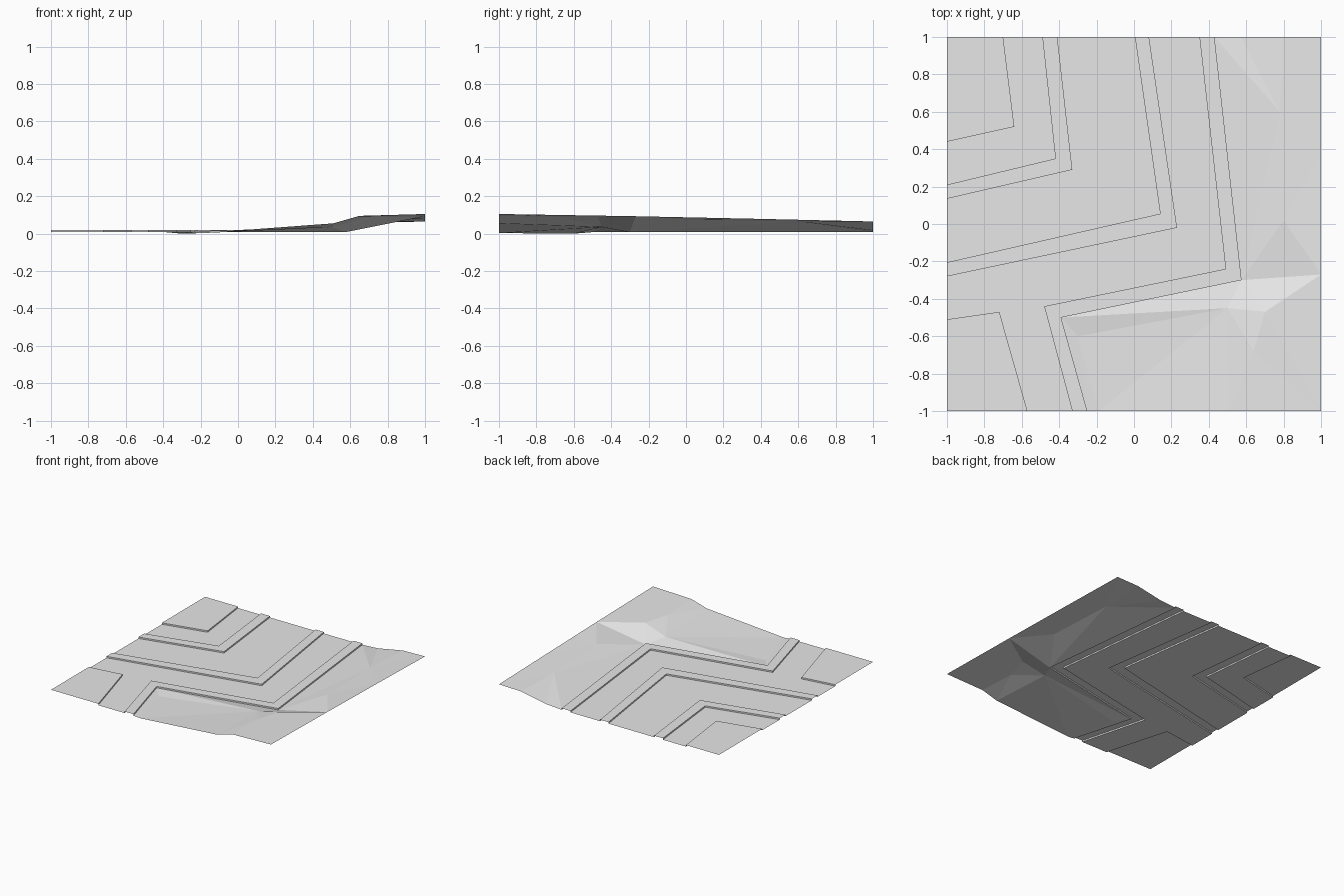
import bpy, bmesh
from mathutils import Vector
from mathutils.geometry import delaunay_2d_cdt

old = bpy.data.objects.get("Cube")
if old:
    bpy.data.objects.remove(old, do_unlink=True)

LOW, HIGH = 0.008, 0.02

grey = bpy.data.materials.new("light_grey")
grey.use_nodes = True
grey.diffuse_color = (0.8, 0.8, 0.8, 1)
grey.node_tree.nodes["Principled BSDF"].inputs["Base Color"].default_value = (0.8, 0.8, 0.8, 1)


def finish(name, bm):
    """Turn normals up and link the mesh as an object."""
    bm.faces.ensure_lookup_table()
    bmesh.ops.recalc_face_normals(bm, faces=bm.faces)
    bm.normal_update()
    if bm.faces[0].normal.z < 0:
        bmesh.ops.reverse_faces(bm, faces=bm.faces)
    mesh = bpy.data.meshes.new(name)
    bm.to_mesh(mesh)
    bm.free()
    mesh.materials.append(grey)
    bpy.context.collection.objects.link(bpy.data.objects.new(name, mesh))


def slab(name, kerbs, extra=(), z=HIGH):
    """Flat sheet bounded by kerb paths; raised sheets get a wall under each kerb."""
    bm = bmesh.new()
    rows = [[bm.verts.new((x, y, z)) for x, y in path] for path in kerbs]
    corners = [bm.verts.new((x, y, z)) for x, y in extra]
    bm.faces.new([v for row in rows for v in row] + corners)
    if z > LOW:
        for row in rows:
            feet = [bm.verts.new((v.co.x, v.co.y, LOW)) for v in row]
            for i in range(len(row) - 1):
                bm.faces.new((row[i], row[i + 1], feet[i + 1], feet[i]))
    finish(name, bm)


# Kerb lines, each running from the back edge towards the left or front edge
corner_kerb = [(-0.70, 1), (-0.64, 0.52), (-1, 0.44)]
a_outer = [(-0.49, 1), (-0.42, 0.35), (-1, 0.21)]
a_inner = [(-0.41, 1), (-0.33, 0.29), (-1, 0.135)]
b_inner = [(0.005, 1), (0.14, 0.055), (-1, -0.205)]
b_outer = [(0.08, 1), (0.23, -0.02), (-1, -0.28)]
front_kerb = [(-1, -0.51), (-0.72, -0.47), (-0.57, -1)]
c_outer = [(0.35, 1), (0.49, -0.24), (-0.48, -0.44), (-0.33, -1)]
c_inner = [(0.43, 1), (0.575, -0.30), (-0.39, -0.50), (-0.25, -1)]

# Raised corner blocks and pavements
slab("back_corner_block", [corner_kerb], [(-1, 1)])
slab("front_corner_block", [front_kerb], [(-1, -1)])
slab("back_pavement", [a_outer, a_inner[::-1]])
slab("middle_pavement", [b_inner, b_outer[::-1]])
slab("hill_pavement", [c_outer, c_inner[::-1]])

# Low roads and the plot between the pavements
slab("back_road", [corner_kerb, a_outer[::-1]], z=LOW)
slab("middle_plot", [a_inner, b_inner[::-1]], z=LOW)
slab("main_road", [b_outer, front_kerb, c_outer[::-1]], z=LOW)

# Faceted hill: outline, then inner points with heights
outline = [(x, y, LOW) for x, y in c_inner] + [
    (-0.19, -1, 0.003), (0.51, -1, 0.055), (0.65, -1, 0.095), (1, -1, 0.105),
    (1, -0.27, 0.093), (1, 0.39, 0.079), (1, 1, 0.065), (0.8, 1, 0.06), (0.57, 1, 0.017)]
inner = [(-0.30, -0.60, 0), (0.50, -0.45, 0.035), (0.70, -0.47, 0.09),
         (0.64, -0.68, 0.09), (0.80, 0.02, 0.075), (0.78, 0.60, 0.066)]
points = outline + inner
n = len(outline)
creases = [(1, 8), (1, n + 2), (1, n + 1), (2, n + 1), (n, n + 1), (n + 1, 5), (n, 4)]
result = delaunay_2d_cdt([Vector(p[:2]) for p in points], creases,
                         [list(range(n))], 1, 1e-5)
bm = bmesh.new()
verts = [bm.verts.new((co.x, co.y, points[src[0]][2] if src else LOW))
         for co, src in zip(result[0], result[3])]
for face in result[2]:
    bm.faces.new([verts[i] for i in face])
finish("hill", bm)
